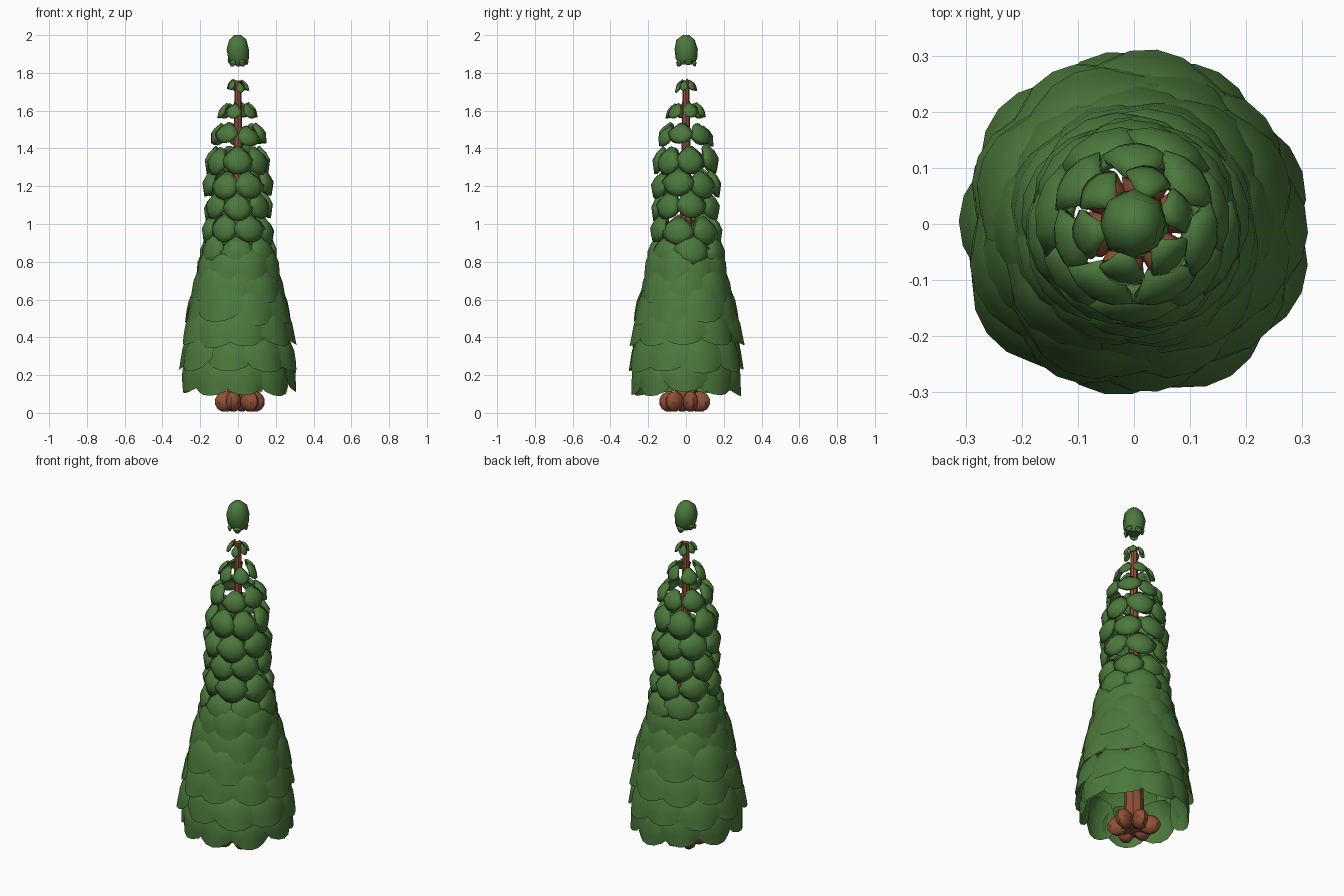
import bpy, bmesh, math, random
from mathutils import Vector, Matrix

if "Cube" in bpy.data.objects:
    bpy.data.objects.remove(bpy.data.objects["Cube"])

random.seed(7)


def material(name, rgb):
    m = bpy.data.materials.new(name)
    m.diffuse_color = (*rgb, 1)
    m.use_nodes = True
    m.node_tree.nodes["Principled BSDF"].inputs["Base Color"].default_value = m.diffuse_color
    return m


GREEN = material("leaf green", (0.072, 0.19, 0.045))
BROWN = material("bark brown", (0.27, 0.08, 0.038))


def finish(name, bm, mat, angle=35):
    mesh = bpy.data.meshes.new(name)
    bm.to_mesh(mesh)
    bm.free()
    mesh.materials.append(mat)
    ob = bpy.data.objects.new(name, mesh)
    bpy.context.collection.objects.link(ob)
    bpy.ops.object.select_all(action='DESELECT')
    ob.select_set(True)
    bpy.context.view_layer.objects.active = ob
    bpy.ops.object.shade_smooth_by_angle(angle=math.radians(angle))
    return ob


def lathe(bm, profile, sides, wobble=0.0):
    rings = []
    for r, z in profile:
        rings.append([bm.verts.new((
            (r + random.uniform(-wobble, wobble)) * math.cos(2 * math.pi * i / sides),
            (r + random.uniform(-wobble, wobble)) * math.sin(2 * math.pi * i / sides), z))
            for i in range(sides)])
    for a, b in zip(rings, rings[1:]):
        for i in range(sides):
            j = (i + 1) % sides
            bm.faces.new((a[i], a[j], b[j], b[i]))
    bm.faces.new(rings[0][::-1])
    bm.faces.new(rings[-1])


def leaf(bm, ang, half, z0, z1, radii, inward):
    """One rounded shingle: radii are given at its bottom, middle and top."""
    cols, rows = 4, 4
    widths = (0.62, 0.95, 1.0, 0.86, 0.55)
    rb, rm, rt = radii
    grid = []
    for j in range(rows + 1):
        v = j / rows
        r = rb + (rm - rb) * v * 2 if v <= 0.5 else rm + (rt - rm) * ((v - 0.5) * 2) ** 1.5
        row = []
        for i in range(cols + 1):
            u = i / cols * 2 - 1
            a = ang + u * half * widths[j]
            # edges tuck in behind the neighbours, the lower rim is rounded
            rr = r * (1 - 0.06 * u * u)
            z = z0 + (z1 - z0) * v + (z1 - z0) * 0.10 * u * u * (1 - 2 * v)
            row.append(bm.verts.new((rr * math.cos(a), rr * math.sin(a), z)))
        grid.append(row)
    for j in range(rows):
        for i in range(cols):
            f = (grid[j][i], grid[j][i + 1], grid[j + 1][i + 1], grid[j + 1][i])
            bm.faces.new(f[::-1] if inward else f)


def tier(name, n, z0, z1, radii, spread, phase, thick=0.0, inward=False):
    bm = bmesh.new()
    for k in range(n):
        ang = 2 * math.pi * (k + phase) / n + random.uniform(-0.06, 0.06)
        s = random.uniform(0.965, 1.03)
        dz = random.uniform(-0.012, 0.012)
        leaf(bm, ang, math.pi / n * spread * random.uniform(0.94, 1.06),
             z0 + dz, z1 + dz, [r * s for r in radii], inward)
    ob = finish(name, bm, GREEN, 40)
    if thick:
        mod = ob.modifiers.new("thickness", 'SOLIDIFY')
        mod.thickness = thick
        mod.offset = -1


# trunk
bm = bmesh.new()
lathe(bm, [(0.075, 0.03), (0.055, 0.14), (0.045, 0.4), (0.034, 0.9),
           (0.024, 1.4), (0.018, 1.76)], 8)
finish("trunk", bm, BROWN)

# bulging roots around the foot of the trunk
bm = bmesh.new()
for k in range(6):
    a = 2 * math.pi * (k + 0.25) / 6
    reach = (0.09, 0.075, 0.085, 0.07, 0.09, 0.085)[k]
    mat = (Matrix.Rotation(a, 4, 'Z') @ Matrix.Translation((reach, 0, 0.06))
           @ Matrix.Rotation(0.25, 4, 'Y') @ Matrix.Diagonal((0.058, 0.042, 0.055, 1)))
    bmesh.ops.create_uvsphere(bm, u_segments=8, v_segments=6, radius=1, matrix=mat)
finish("roots", bm, BROWN)

# lower skirt: broad thin leaves, sheets facing the trunk
for i, (z0, z1, rb, rm, rt, n) in enumerate([
        (0.10, 0.33, 0.300, 0.298, 0.25, 9),
        (0.22, 0.44, 0.318, 0.300, 0.24, 9),
        (0.35, 0.58, 0.308, 0.285, 0.22, 9),
        (0.47, 0.70, 0.285, 0.262, 0.20, 8),
        (0.59, 0.80, 0.255, 0.237, 0.18, 8),
        (0.69, 0.89, 0.225, 0.215, 0.16, 8)]):
    tier(f"lower_leaves_{i + 1}", n, z0, z1, (rb, rm, rt), 1.4, i * 0.5, 0, True)

# upper tiers: small padded leaves that curl in at the rim
for i, (z0, z1, rb, rm, rt, n, sp) in enumerate([
        (0.78, 0.95, 0.205, 0.205, 0.155, 7, 1.20),
        (0.90, 1.05, 0.180, 0.190, 0.140, 7, 1.10),
        (1.02, 1.17, 0.178, 0.188, 0.135, 7, 1.10),
        (1.14, 1.29, 0.178, 0.188, 0.130, 7, 1.12),
        (1.27, 1.42, 0.168, 0.178, 0.120, 7, 1.12),
        (1.42, 1.53, 0.150, 0.148, 0.095, 7, 1.08),
        (1.56, 1.64, 0.110, 0.100, 0.060, 6, 0.92),
        (1.705, 1.76, 0.062, 0.055, 0.028, 6, 0.85)]):
    tier(f"upper_leaves_{i + 1}", n, z0, z1, (rb, rm, rt), sp, i * 0.5 + 0.25,
         0.018 if i < 6 else 0.01)

# crown bud floating above the trunk
bm = bmesh.new()
lathe(bm, [(0.036, 1.845), (0.056, 1.875), (0.061, 1.925), (0.048, 1.975), (0.016, 2.0)],
      8, 0.004)
finish("crown_bud", bm, GREEN, 50)
tier("crown_leaves", 5, 1.84, 1.88, (0.052, 0.058, 0.045), 0.7, 0.2, 0.012)
